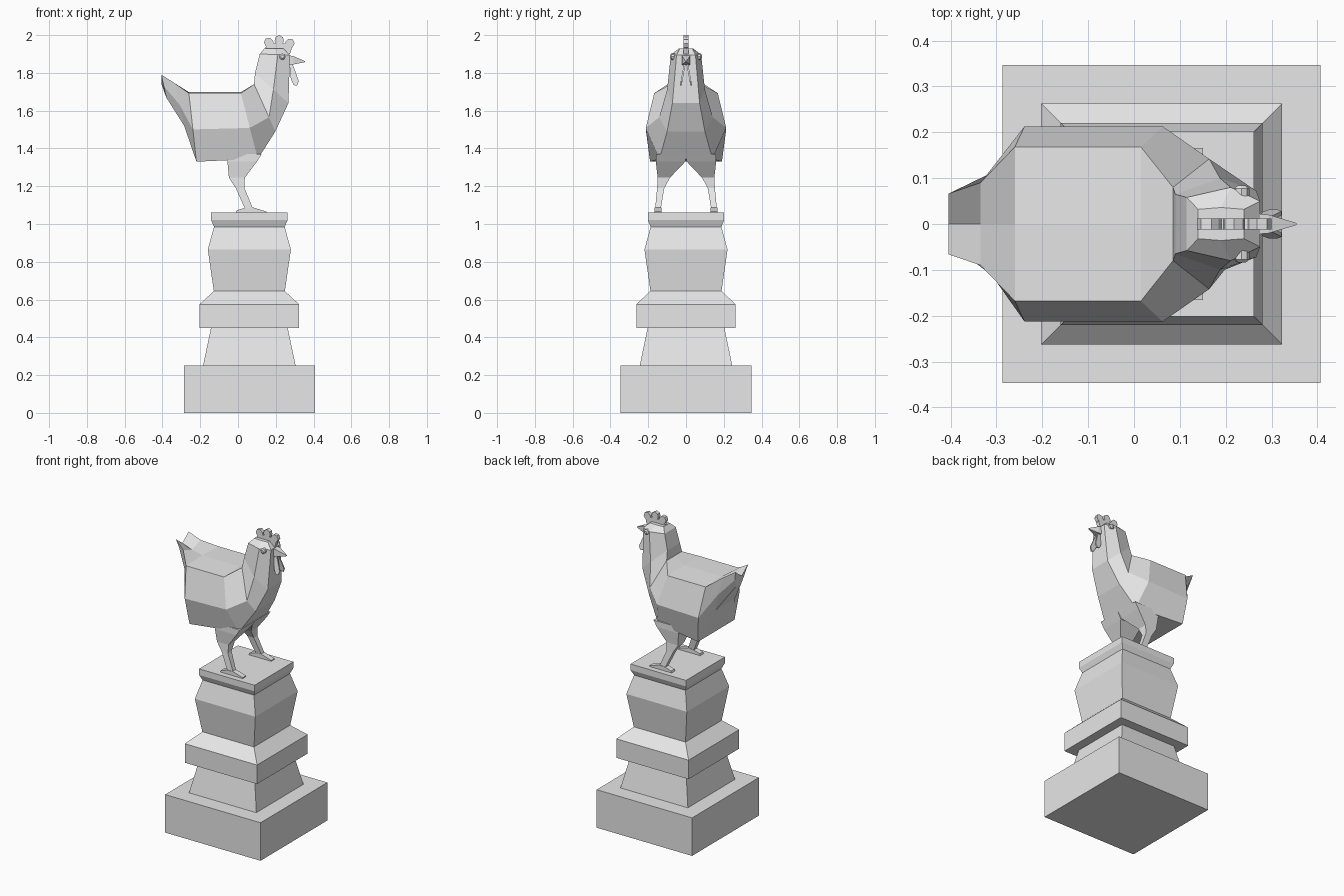
import bpy, bmesh, math
from mathutils import Vector

cube = bpy.data.objects.get("Cube")
if cube:
    bpy.data.objects.remove(cube, do_unlink=True)

stone = bpy.data.materials.new("grey stone")
stone.use_nodes = True
GREY = (0.8, 0.8, 0.8, 1)
stone.diffuse_color = GREY
stone.node_tree.nodes["Principled BSDF"].inputs["Base Color"].default_value = GREY


def loft(name, rings):
    """Skin a list of equal-length point rings and cap both ends."""
    bm = bmesh.new()
    loops = [[bm.verts.new(p) for p in ring] for ring in rings]
    n = len(loops[0])
    for a, b in zip(loops, loops[1:]):
        for i in range(n):
            j = (i + 1) % n
            bm.faces.new((a[i], a[j], b[j], b[i]))
    bm.faces.new(loops[0])
    bm.faces.new(loops[-1])
    bmesh.ops.recalc_face_normals(bm, faces=bm.faces)
    mesh = bpy.data.meshes.new(name)
    bm.to_mesh(mesh)
    bm.free()
    mesh.materials.append(stone)
    ob = bpy.data.objects.new(name, mesh)
    bpy.context.collection.objects.link(ob)
    return ob


def box_ring(x0, x1, y0, y1, z):
    return [(x0, y0, z), (x1, y0, z), (x1, y1, z), (x0, y1, z)]


def plate(name, outline, y0, y1, splay=0.0, top=0.0):
    """Side-on outline given thickness in y, leaning outward below top."""
    return loft(name, [[(x, y + splay * (top - z), z) for x, z in outline]
                       for y in (y0, y1)])


# Pedestal: square tiers as (half width, height)
CX = 0.06
tiers = [(0.347, 0), (0.347, 0.25), (0.245, 0.25), (0.203, 0.45),
         (0.263, 0.45), (0.263, 0.575), (0.188, 0.645), (0.22, 0.865),
         (0.187, 0.985), (0.202, 1.02), (0.202, 1.06)]
loft("pedestal", [box_ring(CX - w, CX + w, -w, w, z) for w, z in tiers])


# Body from tail to head: top point, bottom point,
# widths at top, middle and bottom, middle position, lift of the centre line
def body_ring(top, bottom, wt, wm, wb, m, lift):
    t, b = Vector((top[0], 0, top[1])), Vector((bottom[0], 0, bottom[1]))
    side = [(t, wt), (t.lerp(b, m), wm), (b, wb)]
    left = [p + Vector((0, w, 0)) for p, w in side]
    right = [p - Vector((0, w, 0)) for p, w in reversed(side)]
    return [t + Vector((0, 0, lift))] + left + [b] + right


stations = [
    ((-0.405, 1.79), (-0.38, 1.67), 0.066, 0.05, 0.03, 0.5, -0.05),
    ((-0.335, 1.745), (-0.285, 1.52), 0.09, 0.112, 0.1, 0.5, -0.03),
    ((-0.26, 1.693), (-0.22, 1.33), 0.168, 0.213, 0.19, 0.53, 0.005),
    ((0.015, 1.693), (0.105, 1.345), 0.168, 0.213, 0.14, 0.53, 0.005),
    ((0.085, 1.74), (0.198, 1.49), 0.08, 0.142, 0.1, 0.7, 0),
    ((0.09, 1.8), (0.267, 1.64), 0.065, 0.1, 0.072, 0.55, 0),
    ((0.115, 1.9), (0.275, 1.895), 0.058, 0.08, 0.05, 0.6, 0),
    ((0.14, 1.93), (0.24, 1.93), 0.032, 0.036, 0.032, 0.5, 0),
]
loft("body", [body_ring(*s) for s in stations])

# Beak: a short pointed wedge
loft("beak", [[(x, y, z) for y, z in ((-w, lo), (w, lo), (w, hi), (-w, hi))]
              for x, w, lo, hi in ((0.25, 0.024, 1.84, 1.897),
                                   (0.295, 0.02, 1.845, 1.888),
                                   (0.355, 0.002, 1.857, 1.862))])

# Comb: a low ridge with three fanned lobes
plate("comb_base", [(0.145, 1.915), (0.275, 1.9), (0.285, 1.93),
                    (0.25, 1.955), (0.18, 1.955), (0.145, 1.935)],
      -0.012, 0.012)
petal = [(-0.012, 0), (0.012, 0), (0.024, 0.035), (0.02, 0.055),
         (0, 0.066), (-0.02, 0.055), (-0.024, 0.035)]
for label, x, z, lean in (("back", 0.187, 1.93, -38), ("middle", 0.218, 1.934, 0),
                          ("front", 0.25, 1.925, 38)):
    c, s = math.cos(math.radians(lean)), math.sin(math.radians(lean))
    plate("comb_lobe_" + label,
          [(x + c * u + s * v, z - s * u + c * v) for u, v in petal],
          -0.012, 0.012)

# Paired parts; the bird faces +x, so its sides are at +y and -y
wattle = [(0.272, 1.85), (0.288, 1.85), (0.31, 1.79), (0.322, 1.755),
          (0.312, 1.733), (0.295, 1.735), (0.28, 1.765)]
leg = [(-0.06, 0.125, 0.0, 0.16, 1.37), (-0.056, 0.1, 0.004, 0.16, 1.33),
       (-0.048, 0.036, 0.085, 0.15, 1.245), (-0.012, 0.034, 0.115, 0.153, 1.19),
       (0.035, 0.078, 0.133, 0.163, 1.085), (0.04, 0.08, 0.132, 0.165, 1.062)]
foot = [(-0.012, 1.06), (0.15, 1.06), (0.15, 1.066), (0.078, 1.088),
        (0.035, 1.085), (-0.008, 1.072)]

for label, sign in (("near", -1), ("far", 1)):
    plate("wattle_" + label, wattle, sign * 0.002, sign * 0.011, sign * 0.18, 1.85)
    rings = []
    for x0, x1, y0, y1, z in leg:
        rings.append(box_ring(x0, x1, sign * y0, sign * y1, z))
    loft("leg_" + label, rings)
    plate("foot_" + label, foot, sign * 0.131, sign * 0.166)
    # Eye: a small faceted stud
    loft("eye_" + label,
         [[(0.235 + r * math.cos(k * math.pi / 4), sign * y,
            1.886 + r * math.sin(k * math.pi / 4)) for k in range(8)]
          for y, r in ((0.058, 0.017), (0.077, 0.017), (0.084, 0.009))])
